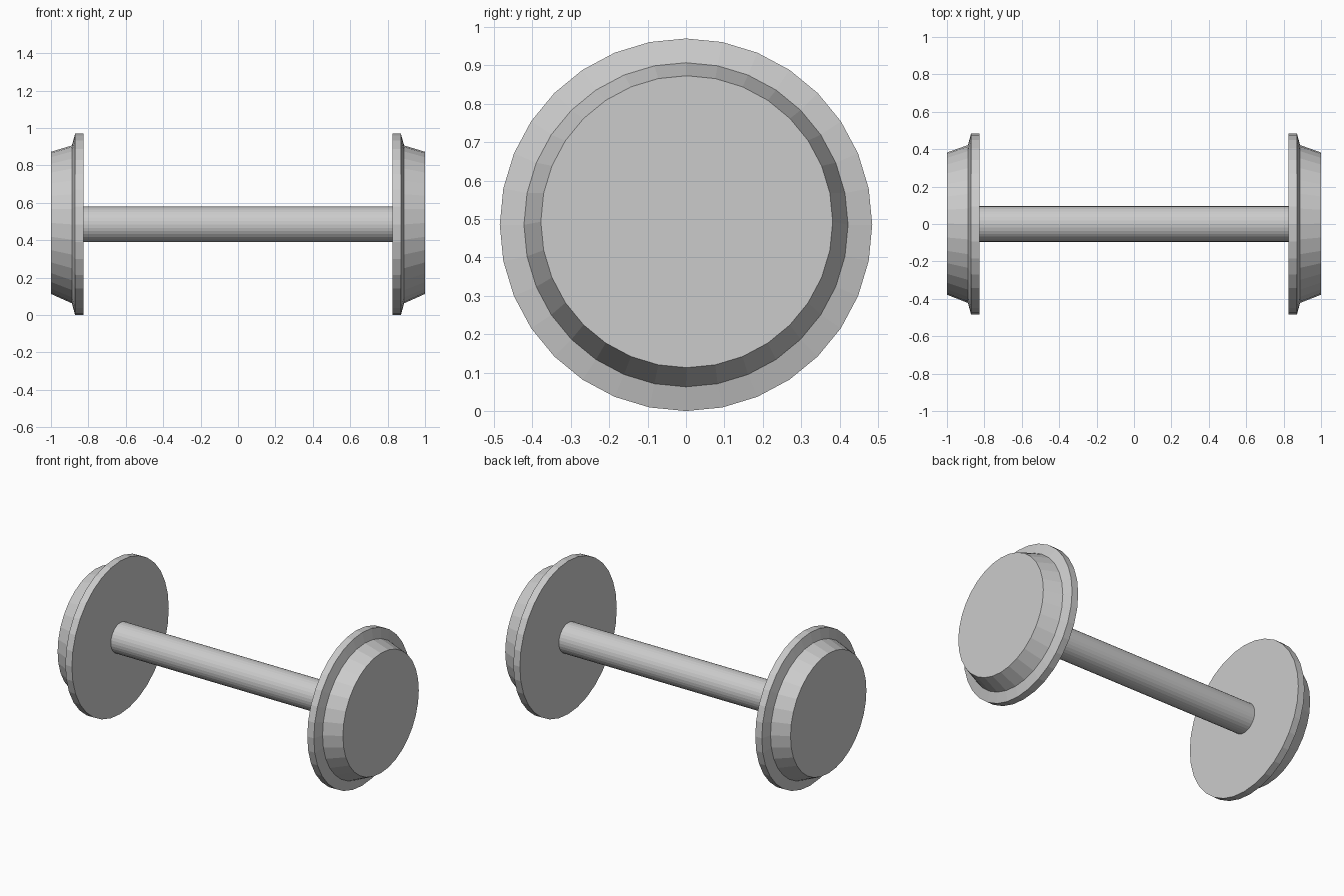
import bpy
import bmesh
from math import cos, sin, pi

if "Cube" in bpy.data.objects:
    bpy.data.objects.remove(bpy.data.objects["Cube"])

SIDES = 32
CENTER_Z = 0.485


def turned_part(name, rings):
    """Lathe along x; each ring is (x, radius, y shift, z shift)."""
    bm = bmesh.new()
    loops = []
    for x, r, dy, dz in rings:
        loops.append([bm.verts.new((x, dy + r * sin(2 * pi * i / SIDES),
                                    CENTER_Z + dz + r * cos(2 * pi * i / SIDES)))
                      for i in range(SIDES)])
    for a, b in zip(loops, loops[1:]):
        for i in range(SIDES):
            j = (i + 1) % SIDES
            bm.faces.new((a[i], a[j], b[j], b[i]))
    bm.faces.new(loops[0])
    bm.faces.new(loops[-1])
    bmesh.ops.recalc_face_normals(bm, faces=bm.faces)
    mesh = bpy.data.meshes.new(name)
    bm.to_mesh(mesh)
    bm.free()
    obj = bpy.data.objects.new(name, mesh)
    bpy.context.collection.objects.link(obj)
    return obj


# Flanged wheels: flange, bevelled shoulder, tapered tread (slightly off-centre cap)
for label, side in (("left", -1), ("right", 1)):
    turned_part(label + "_wheel", [
        (side * 0.825, 0.485, 0, 0),
        (side * 0.871, 0.485, 0, 0),
        (side * 0.888, 0.422, 0, 0),
        (side * 1.0, 0.380, 0.002, 0.008),
    ])

# Axle between the wheels
turned_part("axle", [(-0.825, 0.095, 0, 0), (0.825, 0.095, 0, 0)])
